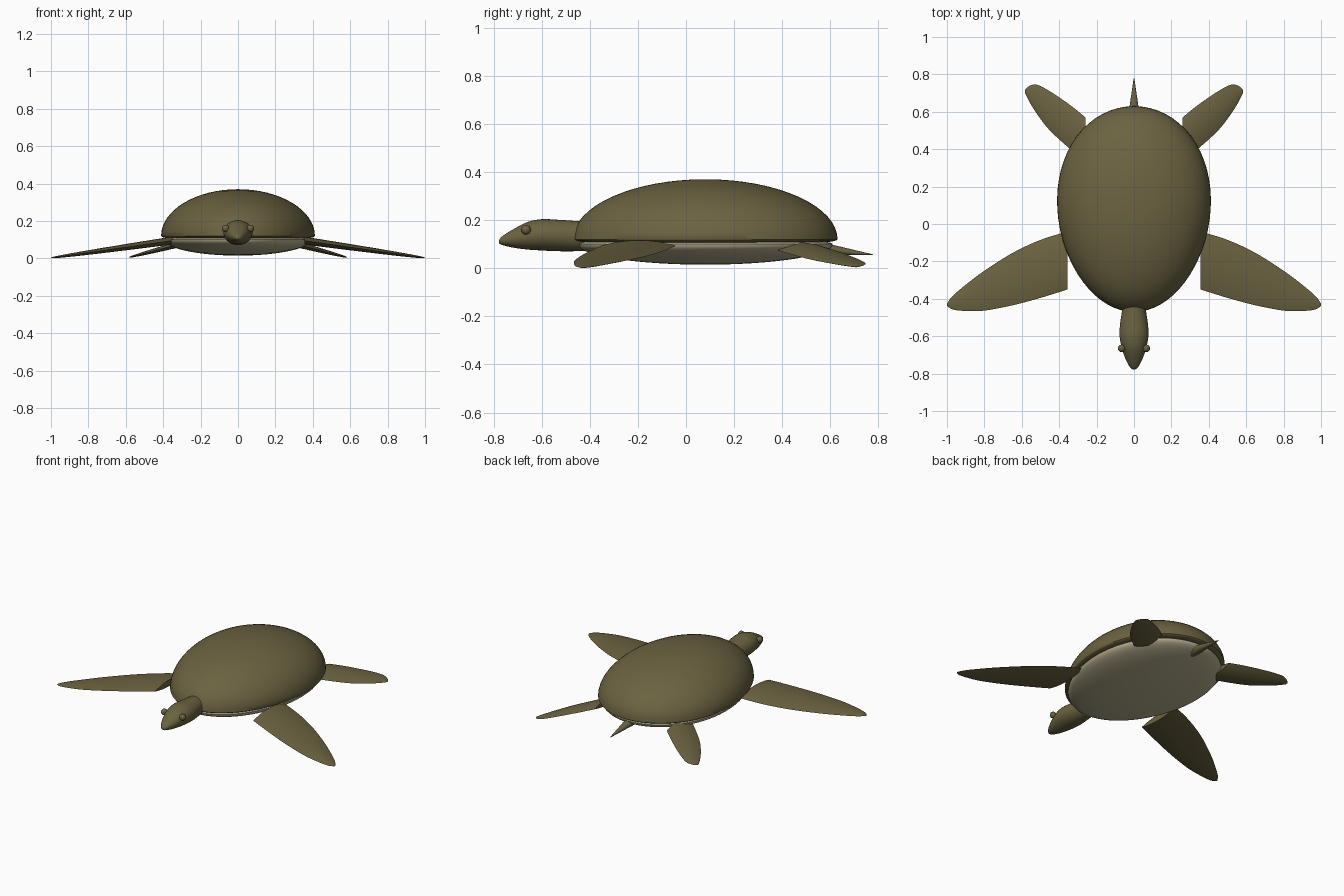
import bpy
import bmesh
from math import sin, cos, pi, radians, sqrt

cube = bpy.data.objects.get("Cube")
if cube:
    bpy.data.objects.remove(cube, do_unlink=True)


def material(name, rgb):
    mat = bpy.data.materials.new(name)
    mat.use_nodes = True
    mat.diffuse_color = (*rgb, 1)
    bsdf = next(n for n in mat.node_tree.nodes if n.type == 'BSDF_PRINCIPLED')
    bsdf.inputs["Base Color"].default_value = (*rgb, 1)
    bsdf.inputs["Roughness"].default_value = 0.7
    return mat


OLIVE = material("olive", (0.145, 0.123, 0.052))
CREAM = material("cream", (0.48, 0.43, 0.28))


def finish(name, bm, mat, mirror=False):
    bmesh.ops.recalc_face_normals(bm, faces=bm.faces)
    mesh = bpy.data.meshes.new(name)
    bm.to_mesh(mesh)
    bm.free()
    mesh.materials.append(mat)
    obj = bpy.data.objects.new(name, mesh)
    bpy.context.collection.objects.link(obj)
    bpy.ops.object.select_all(action='DESELECT')
    obj.select_set(True)
    bpy.context.view_layer.objects.active = obj
    bpy.ops.object.shade_smooth_by_angle(angle=radians(40))
    if mirror:
        mod = obj.modifiers.new("mirror", 'MIRROR')
        mod.use_mirror_merge = False
    return obj


def resample(rows, steps=5):
    """Smooth curve through rows of values."""
    out = []
    for i in range(len(rows) - 1):
        a, b = rows[max(i - 1, 0)], rows[i]
        c, d = rows[i + 1], rows[min(i + 2, len(rows) - 1)]
        for s in range(steps):
            t = s / steps
            out.append([q + t * (r - p) / 2
                        + t * t * (2 * p - 5 * q + 4 * r - w) / 2
                        + t ** 3 * (3 * q - p - 3 * r + w) / 2
                        for p, q, r, w in zip(a, b, c, d)])
    out.append(rows[-1])
    return out


def loft(rings):
    """Skin a list of closed rings and cap both ends."""
    bm = bmesh.new()
    loops = [[bm.verts.new(p) for p in ring] for ring in rings]
    n = len(loops[0])
    for a, b in zip(loops, loops[1:]):
        for k in range(n):
            bm.faces.new((a[k], a[(k + 1) % n], b[(k + 1) % n], b[k]))
    bm.faces.new(loops[0])
    bm.faces.new(loops[-1])
    return bm


def egg(name, mat, half_x, half_y, rim, up, down):
    """Egg-shaped dome with different heights above and below its rim."""
    bm = bmesh.new()
    bmesh.ops.create_uvsphere(bm, u_segments=64, v_segments=32, radius=1)
    for v in bm.verts:
        x, y, z = v.co
        v.co = (x * half_x * (1 + 0.08 * y), 0.08 + y * half_y,
                rim + z * (up if z > 0 else down))
    return finish(name, bm, mat)


# Shell and belly
egg("shell", OLIVE, 0.41, 0.55, 0.12, 0.25, 0.03)
egg("belly", CREAM, 0.39, 0.53, 0.10, 0.03, 0.085)


# Head and neck: y, half width, bottom, top
head_rows = [(-0.777, 0.006, 0.104, 0.116), (-0.765, 0.022, 0.097, 0.132),
             (-0.72, 0.046, 0.086, 0.161), (-0.66, 0.066, 0.078, 0.192),
             (-0.60, 0.077, 0.074, 0.204), (-0.54, 0.075, 0.071, 0.202),
             (-0.45, 0.063, 0.071, 0.196), (-0.36, 0.06, 0.075, 0.19)]
rings = []
for y, w, lo, hi in resample(head_rows):
    rings.append([(w * cos(2 * pi * k / 32), y,
                   (lo + hi) / 2 + (hi - lo) / 2 * sin(2 * pi * k / 32))
                  for k in range(32)])
finish("head", loft(rings), OLIVE)

# Eyes
bm = bmesh.new()
bmesh.ops.create_uvsphere(bm, u_segments=20, v_segments=12, radius=0.02)
bmesh.ops.translate(bm, verts=bm.verts, vec=(0.066, -0.665, 0.16))
finish("eyes", bm, OLIVE, mirror=True)

# Tail
rings = []
for y, r, z in [(0.52, 0.038, 0.085), (0.62, 0.025, 0.075), (0.778, 0.002, 0.056)]:
    rings.append([(r * cos(2 * pi * k / 24), y, z + 0.8 * r * sin(2 * pi * k / 24))
                  for k in range(24)])
finish("tail", loft(rings), OLIVE)


def flipper(name, rows, z_root, z_tip, thick):
    """Lens-section paddle; rows hold x, front edge y, back edge y."""
    x0, x1 = rows[0][0], rows[-1][0]
    rings = []
    for x, front, back in resample(rows):
        t = (x - x0) / (x1 - x0)
        z = z_root + (z_tip - z_root) * t
        h = thick / 2 * sqrt(max(1 - t, 0)) + 0.001
        ring = []
        for k in range(24):
            a = 2 * pi * k / 24
            y = (front + back) / 2 + (back - front) / 2 * cos(a)
            ring.append((x, y, z + h * sin(a) * abs(sin(a))))
        rings.append(ring)
    finish(name, loft(rings), OLIVE, mirror=True)


# Front and hind flippers
flipper("front_flippers",
        [(0.355, -0.35, -0.04), (0.5, -0.395, -0.085), (0.65, -0.435, -0.155),
         (0.8, -0.463, -0.25), (0.9, -0.465, -0.325), (0.97, -0.457, -0.385),
         (1.0, -0.437, -0.425)],
        0.095, 0.003, 0.04)
flipper("hind_flippers",
        [(0.26, 0.34, 0.57), (0.34, 0.40, 0.635), (0.45, 0.50, 0.71),
         (0.52, 0.59, 0.745), (0.56, 0.655, 0.738), (0.582, 0.70, 0.718)],
        0.09, 0.006, 0.035)
